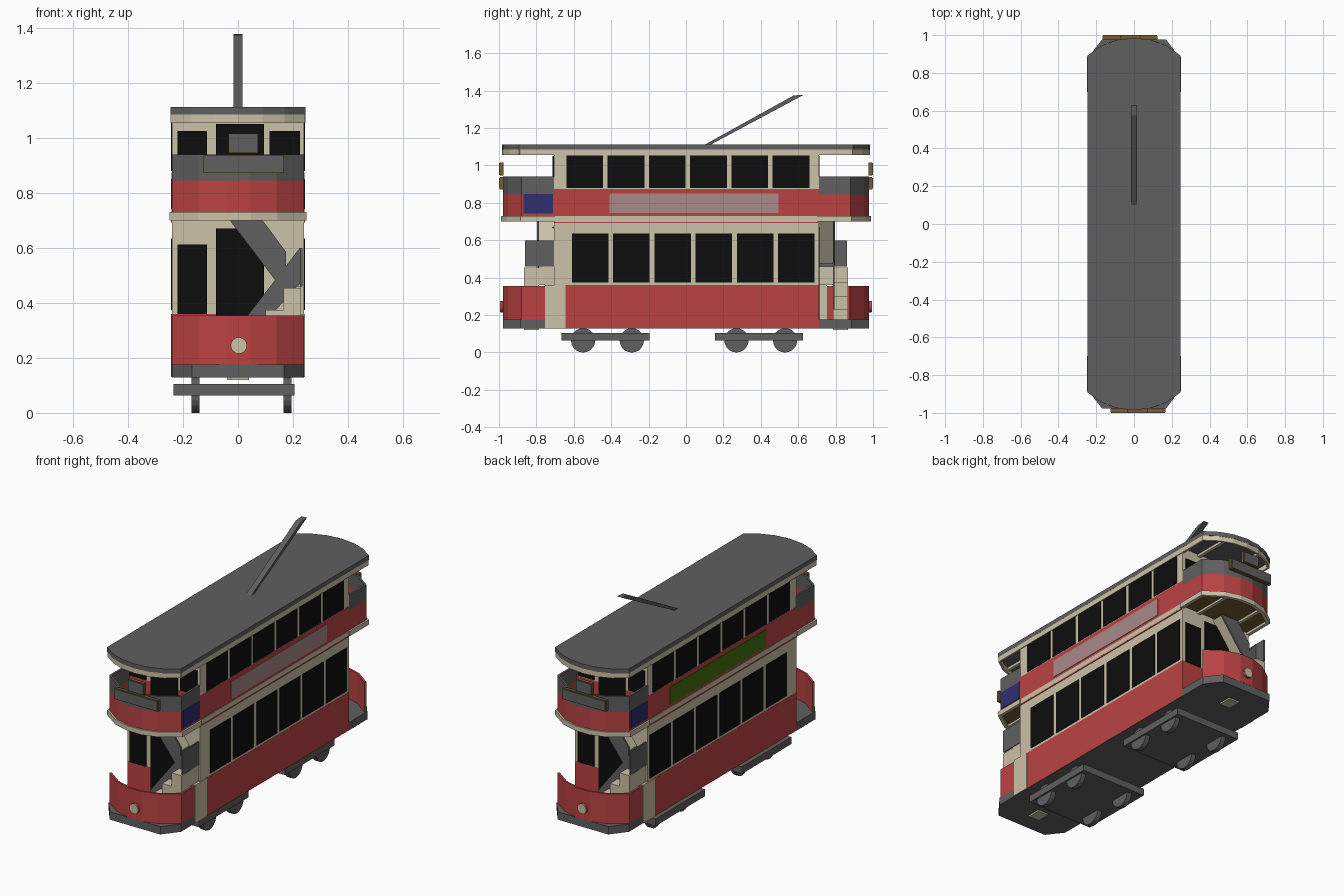
import bpy, bmesh, math
from mathutils import Matrix

cube = bpy.data.objects.get("Cube")
if cube:
    bpy.data.objects.remove(cube, do_unlink=True)


def material(name, r, g, b):
    m = bpy.data.materials.new(name)
    m.use_nodes = True
    m.diffuse_color = (r, g, b, 1)
    m.node_tree.nodes["Principled BSDF"].inputs["Base Color"].default_value = (r, g, b, 1)
    return m


RED = material("red_paint", 0.50, 0.055, 0.055)
CREAM = material("cream_paint", 0.60, 0.54, 0.39)
GREY = material("grey_metal", 0.115, 0.115, 0.115)
BLACK = material("dark_glass", 0.004, 0.004, 0.004)
BLUE = material("blue_panel", 0.028, 0.028, 0.17)
PINK = material("pink_panel", 0.40, 0.25, 0.25)
GREEN = material("green_panel", 0.06, 0.17, 0.005)
BROWN = material("brown_wood", 0.17, 0.11, 0.03)


def finish(name, bm, mat):
    bmesh.ops.recalc_face_normals(bm, faces=bm.faces)
    mesh = bpy.data.meshes.new(name)
    bm.to_mesh(mesh)
    bm.free()
    mesh.materials.append(mat)
    obj = bpy.data.objects.new(name, mesh)
    bpy.context.collection.objects.link(obj)
    return obj


def prism(name, outline, a, b, mat, axis="z"):
    """Extrude an outline along z (xy outline) or along y (xz outline)."""
    place = (lambda p, t: (p[0], p[1], t)) if axis == "z" else (lambda p, t: (p[0], t, p[1]))
    bm = bmesh.new()
    low = [bm.verts.new(place(p, a)) for p in outline]
    high = [bm.verts.new(place(p, b)) for p in outline]
    bm.faces.new(low)
    bm.faces.new(high)
    n = len(outline)
    for i in range(n):
        j = (i + 1) % n
        bm.faces.new((low[i], low[j], high[j], high[i]))
    return finish(name, bm, mat)


def box(name, x0, x1, y0, y1, z0, z1, mat):
    return prism(name, [(x0, y0), (x1, y0), (x1, y1), (x0, y1)], z0, z1, mat)


def wall(name, path, z0, z1, mat, thick=0.012):
    bm = bmesh.new()
    low = [bm.verts.new((x, y, z0)) for x, y in path]
    high = [bm.verts.new((x, y, z1)) for x, y in path]
    for i in range(len(path) - 1):
        bm.faces.new((low[i], low[i + 1], high[i + 1], high[i]))
    obj = finish(name, bm, mat)
    mod = obj.modifiers.new("thickness", "SOLIDIFY")
    mod.thickness, mod.offset, mod.use_even_offset = thick, 0, True
    return obj


def cylinder(name, axis, centre, radius, depth, mat, sides=20):
    bm = bmesh.new()
    turn = Matrix.Rotation(math.pi / 2, 4, "Y" if axis == "x" else "X")
    bmesh.ops.create_cone(bm, cap_ends=True, segments=sides, radius1=radius, radius2=radius,
                          depth=depth, matrix=Matrix.Translation(centre) @ turn)
    return finish(name, bm, mat)


def ends(obj):
    """Repeat a front part at the back by a half turn."""
    obj.name = "front_" + obj.name
    twin = obj.copy()
    twin.name = obj.name.replace("front_", "back_", 1)
    twin.rotation_euler.z = math.pi
    bpy.context.collection.objects.link(twin)


W = 0.24          # half width of the body
Y = 0.705         # half length of the enclosed saloons


def full_plan(nose):
    """Whole plan from the points of the front left quarter, side to nose."""
    front = nose + [(-x, y) for x, y in reversed(nose) if x > 0]
    return front + [(-x, -y) for x, y in front]


def arc(half, y_side, y_tip, count=6):
    return [(half * math.sin(math.pi / 2 * (1 - i / count)),
             y_side - (y_tip - y_side) * -(1 - (1 - i / count) ** 2))
            for i in range(count + 1)]


curve = [(W, -0.88), (0.14, -0.95), (0.045, -0.978)]
curve_round = curve + [(-x, y) for x, y in reversed(curve)]
roof_plan = full_plan([(0.245, -0.893), (0.17, -0.945), (0.09, -0.975), (0, -0.985)])
floor_plan = full_plan([(W, -0.885), (0.168, -0.978)])

# Chassis floor and saloon bodies
prism("platform_floor", floor_plan, 0.129, 0.176, GREY)
box("lower_body", -W - .001, W + .001, -Y, Y + .005, 0.13, 0.36, RED)
box("lower_saloon", -W, W, -Y, Y + .005, 0.36, 0.70, CREAM)
box("upper_body", -W - .001, W + .001, -Y, Y + .005, 0.73, 0.875, RED)
box("upper_saloon", -W, W, -Y, Y + .005, 0.875, 1.086, CREAM)
box("deck_band", -W - .003, W + .003, -Y, Y, 0.70, 0.73, CREAM)

# Roof, with a cream rim below it
prism("roof", roof_plan, 1.085, 1.112, GREY)
wall("roof_rim", [(x * .975, y * .993) for x, y in roof_plan + roof_plan[:1]], 1.055, 1.086, CREAM)

# Side windows, advertisement panels and lining
for side, tag, ad in ((1, "left", PINK), (-1, "right", GREEN)):
    def plate(name, y0, y1, z0, z1, mat):
        a, b = sorted((side * (W - .002), side * (W + .004)))
        box(tag + "_" + name, a, b, y0, y1, z0, z1, mat)
    for i in range(6):
        y = -0.64 + 0.2205 * i
        plate(f"upper_window_{i + 1}", y, y + 0.197, 0.88, 1.054, BLACK)
        y += 0.03
        plate(f"lower_window_{i + 1}", y, y + 0.195, 0.375, 0.635, BLACK)
    plate("advert_panel", -0.41, 0.495, 0.745, 0.85, ad)
    plate("red_lining", -Y, Y, 0.692, 0.699, RED)

# End bulkhead glazing and doors
for name, x0, x1, z0, z1 in (("lower_end_window", -0.22, -0.112, 0.36, 0.612),
                             ("lower_door", -0.08, 0.095, 0.176, 0.67),
                             ("upper_end_window_a", -0.22, -0.112, 0.88, 1.025),
                             ("upper_end_window_b", 0.115, 0.225, 0.88, 1.025),
                             ("upper_door", -0.08, 0.095, 0.735, 1.05)):
    ends(box(name, x0, x1, -Y - .01, -Y - .002, z0, z1, BLACK))

# Platform dash, open on the boarding side, with corner post and headlamp
ends(wall("dash", [(0.234, -0.70)] + [(x * .975, y * .995) for x, y in curve_round],
          0.176, 0.355, RED))
ends(box("corner_post", W - .02, W + .004, -0.755, -0.645, 0.13, 0.36, CREAM))
ends(cylinder("headlamp_rim", "y", (0.003, -0.981, 0.245), 0.03, 0.02, RED, 16))
ends(cylinder("headlamp_lens", "y", (0.003, -0.992, 0.245), 0.029, 0.006, CREAM, 16))

# Upper balcony: floor with rim and beams, red panel and grey screen
balcony = [(W, -0.70)] + curve_round + [(-W, -0.70)]
inset = [(x * .975, y * .995) for x, y in balcony]
ends(prism("balcony_floor", inset, 0.715, 0.729, BROWN))
ends(wall("balcony_rim", balcony, 0.70, 0.73, CREAM, 0.02))
ends(wall("balcony_panel", inset, 0.73, 0.846, RED))
ends(wall("balcony_screen", inset, 0.846, 0.94, GREY))
ends(box("blue_panel", W - .006, W + .003, -0.868, -0.71, 0.742, 0.848, BLUE))
for i, x in enumerate((-0.13, 0.11)):
    ends(box(f"balcony_beam_{i + 1}", x, x + 0.02, -0.95, -Y, 0.702, 0.716, CREAM))
    ends(box(f"canopy_beam_{i + 1}", x, x + 0.02, -0.95, -Y, 1.07, 1.086, CREAM))

# Route board and destination box on the balcony front
for name, x0, x1, z0, z1 in (("route_board", -0.125, 0.167, 0.872, 0.938),
                             ("destination_box", -0.035, 0.073, 0.945, 1.016)):
    ends(box(name, x0, x1, -0.995, -0.976, z0, z1, BROWN))
    ends(box(name + "_face", x0 + .004, x1 - .004, -1.0, -0.994, z0 + .004, z1 - .004, GREY))

# Turning stair: solid lower steps, side guard, then the flight up to the balcony
for i, (x0, x1, top) in enumerate(((-0.03, 0.04, 0.23), (0.04, 0.1, 0.30),
                                   (0.1, 0.165, 0.375), (0.165, 0.23, 0.455))):
    ends(box(f"stair_step_{i + 1}", x0, x1, -0.865, -0.785, 0.18 if i else 0.12, top, CREAM))
ends(box("stair_landing", 0.165, 0.23, -0.785, -Y, 0.36, 0.46, CREAM))
ends(prism("lower_stringer", [(-0.03, 0.27), (0.225, 0.6), (0.225, 0.47), (-0.03, 0.19)],
           -0.795, -0.787, GREY, "y"))
ends(box("stair_guard", 0.226, 0.234, -0.86, -Y, 0.46, 0.6, GREY))
ends(prism("upper_stringer", [(-0.03, 0.70), (0.09, 0.70), (0.175, 0.585), (0.175, 0.47),
                              (0.145, 0.47)], -0.796, -0.786, GREY, "y"))
ends(prism("upper_flight", [(-0.02, 0.70), (0.07, 0.70), (0.17, 0.56), (0.17, 0.475),
                            (0.15, 0.475)], -0.787, -Y, CREAM, "y"))

# Trucks with wheels
for name, y0, axles in (("front_truck", -0.665, (-0.55, -0.29)), ("back_truck", 0.155, (0.27, 0.53))):
    box(name + "_frame", -0.235, 0.205, y0, y0 + 0.47, 0.063, 0.105, GREY)
    for i, y in enumerate(axles):
        for tag, x in (("right", -0.155), ("left", 0.18)):
            cylinder(f"{name}_{tag}_wheel_{i + 1}", "x", (x, y, 0.065), 0.065, 0.03, GREY)

# Trolley pole
pole = prism("trolley_pole", [(0.08, 1.10), (0.12, 1.105), (0.63, 1.378), (0.575, 1.374)],
             -0.017, 0.017, GREY, "y")
pole.rotation_euler.z = math.pi / 2
